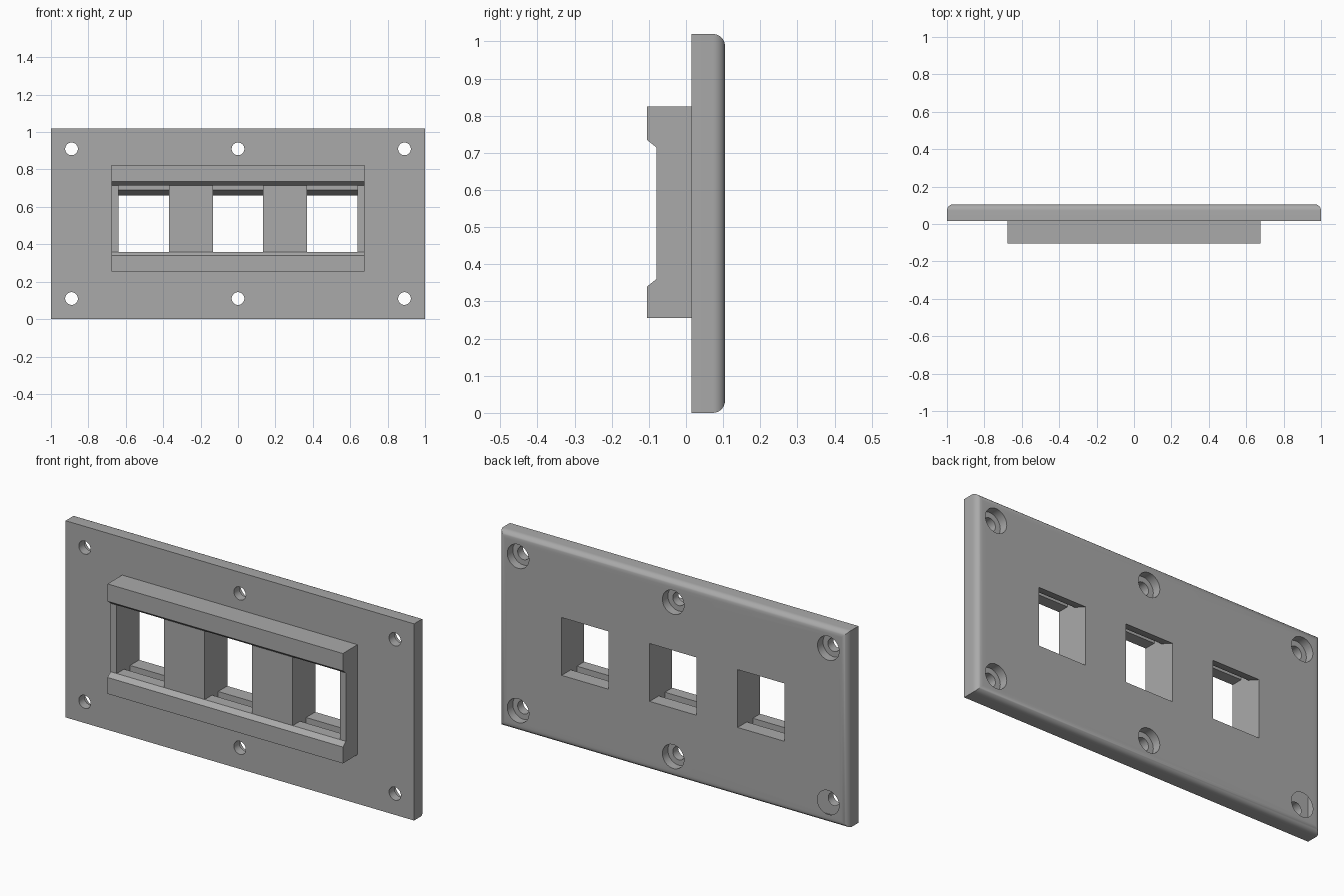
import bpy
import bmesh
from math import radians
from mathutils import Matrix, Vector

default_cube = bpy.data.objects.get("Cube")
if default_cube:
    bpy.data.objects.remove(default_cube)

FRONT, BACK, PLATE_FRONT, RECESS = -0.105, 0.105, 0.015, -0.08
HEIGHT = 1.02

grey = bpy.data.materials.new("plain grey")
grey.use_nodes = True
colour = (0.4, 0.4, 0.4, 1)
grey.diffuse_color = colour
grey.node_tree.nodes["Principled BSDF"].inputs["Base Color"].default_value = colour


def make_object(name, bm):
    bmesh.ops.recalc_face_normals(bm, faces=bm.faces)
    mesh = bpy.data.meshes.new(name)
    bm.to_mesh(mesh)
    bm.free()
    mesh.materials.append(grey)
    obj = bpy.data.objects.new(name, mesh)
    bpy.context.collection.objects.link(obj)
    return obj


def extrude_profile(name, profile, x0, x1):
    """Extrude a (y, z) outline along x."""
    bm = bmesh.new()
    face = bm.faces.new([bm.verts.new((x0, y, z)) for y, z in profile])
    new = bmesh.ops.extrude_face_region(bm, geom=[face])["geom"]
    verts = [v for v in new if isinstance(v, bmesh.types.BMVert)]
    bmesh.ops.translate(bm, verts=verts, vec=(x1 - x0, 0, 0))
    return make_object(name, bm)


def cylinder_y(name, x, z, radius, y0, y1):
    bm = bmesh.new()
    place = Matrix.Translation((x, (y0 + y1) / 2, z)) @ Matrix.Rotation(radians(90), 4, "X")
    bmesh.ops.create_cone(bm, cap_ends=True, segments=40, radius1=radius,
                          radius2=radius, depth=y1 - y0, matrix=place)
    return make_object(name, bm)


def combine(target, tool, operation):
    mod = target.modifiers.new("combine", "BOOLEAN")
    mod.operation = operation
    mod.solver = "EXACT"
    mod.object = tool
    bpy.context.view_layer.objects.active = target
    bpy.ops.object.modifier_apply(modifier=mod.name)
    bpy.data.objects.remove(tool)


# Plate with rounded edges on its back face
bm = bmesh.new()
bmesh.ops.create_cube(bm, size=1)
bmesh.ops.scale(bm, verts=bm.verts, vec=(2, BACK - PLATE_FRONT, HEIGHT))
bmesh.ops.translate(bm, verts=bm.verts, vec=(0, (BACK + PLATE_FRONT) / 2, HEIGHT / 2))
back_edges = [e for e in bm.edges if all(v.co.y > BACK - 0.01 for v in e.verts)]
bmesh.ops.bevel(bm, geom=back_edges, offset=0.033, segments=8, profile=0.5, affect="EDGES")
plate = make_object("socket_plate", bm)

# Raised holder with chamfered lips above and below a recess
holder = extrude_profile("socket_holder", [
    (0.05, 0.255), (FRONT, 0.255), (FRONT, 0.34), (RECESS, 0.36),
    (RECESS, 0.715), (FRONT, 0.735), (FRONT, 0.825), (0.05, 0.825)], -0.675, 0.675)
combine(plate, holder, "UNION")

# Three socket openings with clip pockets behind the lips
opening = [
    (0.2, 0.36), (0.03, 0.36), (0.03, 0.33), (-0.02, 0.33), (-0.02, 0.36),
    (-0.2, 0.36), (-0.2, 0.715), (-0.02, 0.715), (-0.02, 0.75), (0.03, 0.75),
    (0.03, 0.69), (BACK, 0.66), (0.2, 0.66)]
for x in (-0.505, 0, 0.505):
    combine(plate, extrude_profile("opening_cutter", opening, x - 0.135, x + 0.135), "DIFFERENCE")

# Screw holes, counterbored from the back
for x in (-0.89, 0, 0.89):
    for z in (0.11, 0.91):
        combine(plate, cylinder_y("hole_cutter", x, z, 0.034, -0.05, 0.2), "DIFFERENCE")
        combine(plate, cylinder_y("counterbore_cutter", x, z, 0.062, 0.06, 0.2), "DIFFERENCE")

# Smooth the curved faces and keep the edges sharp
bpy.ops.object.select_all(action="DESELECT")
plate.select_set(True)
bpy.context.view_layer.objects.active = plate
bpy.ops.object.shade_smooth_by_angle(angle=radians(30))
